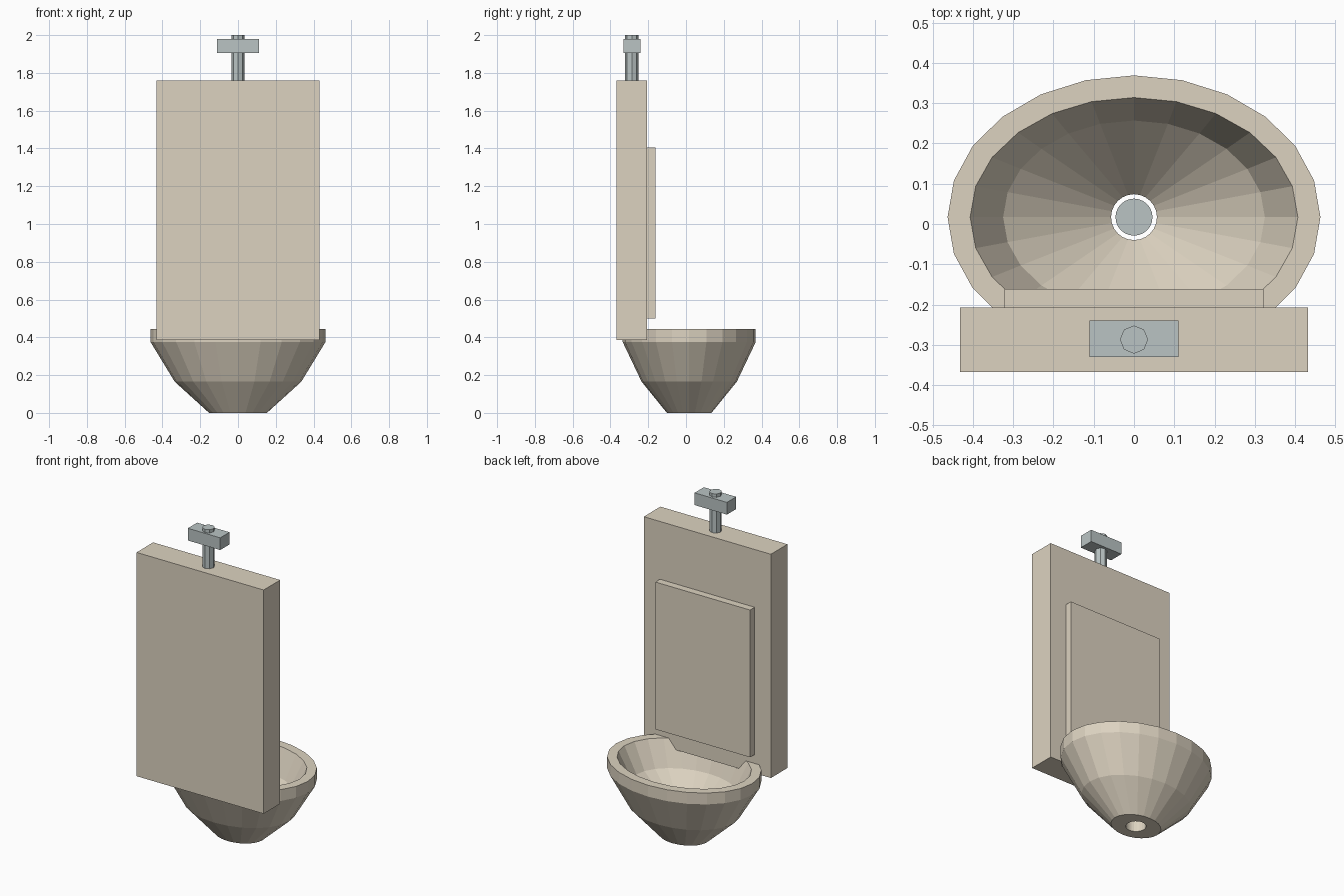
import bpy, bmesh, math

if "Cube" in bpy.data.objects:
    bpy.data.objects.remove(bpy.data.objects["Cube"])


def material(name, rgb):
    m = bpy.data.materials.new(name)
    m.diffuse_color = (*rgb, 1)
    m.use_nodes = True
    m.node_tree.nodes["Principled BSDF"].inputs["Base Color"].default_value = m.diffuse_color
    return m


CERAMIC = material("cream ceramic", (0.72, 0.65, 0.53))
METAL = material("grey metal", (0.49, 0.55, 0.55))


def finish(name, bm, mat):
    bmesh.ops.recalc_face_normals(bm, faces=bm.faces)
    me = bpy.data.meshes.new(name)
    bm.to_mesh(me)
    bm.free()
    me.materials.append(mat)
    ob = bpy.data.objects.new(name, me)
    bpy.context.collection.objects.link(ob)
    return ob


def box(name, lo, hi, mat):
    bm = bmesh.new()
    bmesh.ops.create_cube(bm, size=1)
    for v in bm.verts:
        v.co = [l + (c + 0.5) * (h - l) for l, h, c in zip(lo, hi, v.co)]
    return finish(name, bm, mat)


def lathe(name, rings, sides, centre, mat, closed=False):
    """Stack of elliptical rings (rx, ry, z); closed joins last ring to first."""
    bm = bmesh.new()
    loops = []
    for rx, ry, z in rings:
        loops.append([bm.verts.new((centre[0] + rx * math.cos(2 * math.pi * i / sides),
                                    centre[1] + ry * math.sin(2 * math.pi * i / sides), z))
                      for i in range(sides)])
    pairs = list(zip(loops, loops[1:]))
    if closed:
        pairs.append((loops[-1], loops[0]))
    else:
        bm.faces.new(loops[0])
        bm.faces.new(loops[-1])
    for a, b in pairs:
        for i in range(sides):
            j = (i + 1) % sides
            bm.faces.new((a[i], a[j], b[j], b[i]))
    return finish(name, bm, mat)


# Wall slab and raised panel above the bowl
box("back_slab", (-0.432, -0.368, 0.385), (0.432, -0.207, 1.76), CERAMIC)
box("raised_panel", (-0.322, -0.21, 0.50), (0.322, -0.162, 1.405), CERAMIC)

# Hollow oval bowl with a drain hole through the base
lathe("bowl", [
    (0.057, 0.057, 0.0), (0.153, 0.118, 0.0), (0.335, 0.252, 0.165),
    (0.463, 0.352, 0.375), (0.463, 0.352, 0.445), (0.407, 0.297, 0.445),
    (0.325, 0.24, 0.29), (0.057, 0.057, 0.08),
], 24, (0, 0.017), CERAMIC, closed=True)

# Drain cover sitting in the hole
lathe("drain_cover", [(0.046, 0.046, 0.06), (0.046, 0.046, 0.085)], 24, (0, 0.017), METAL)

# Flush pipe and handle
lathe("flush_pipe", [(0.035, 0.035, 1.75), (0.035, 0.035, 2.0)], 8, (0, -0.287), METAL)
box("flush_handle", (-0.11, -0.33, 1.905), (0.11, -0.24, 1.98), METAL)
